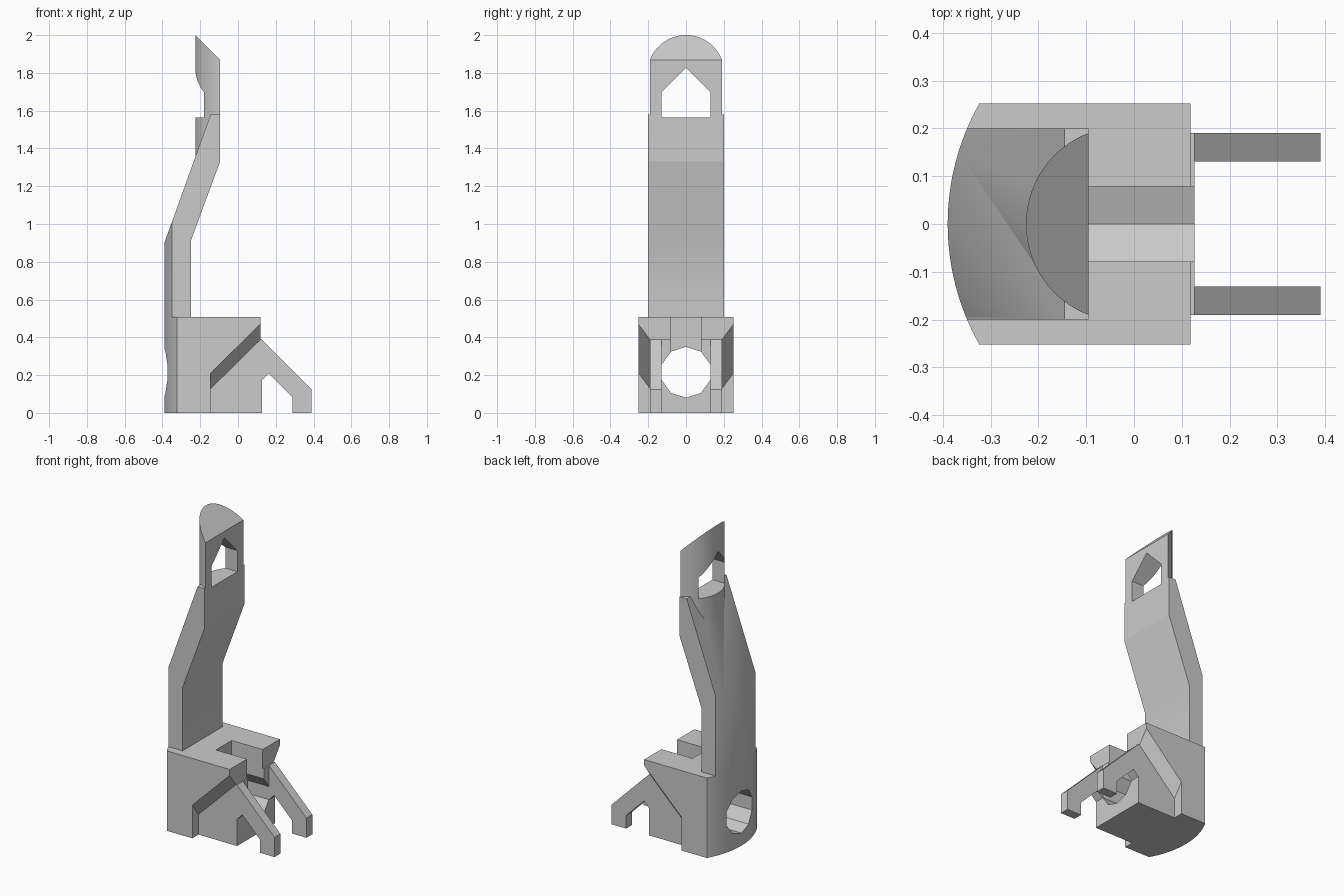
import bpy, bmesh, math

if "Cube" in bpy.data.objects:
    bpy.data.objects.remove(bpy.data.objects["Cube"])

grey = bpy.data.materials.new("plain grey")
grey.diffuse_color = (0.6, 0.6, 0.6, 1)
grey.use_nodes = True
grey.node_tree.nodes["Principled BSDF"].inputs["Base Color"].default_value = grey.diffuse_color


def loft(name, loop_a, loop_b):
    """Solid between two matching loops of 3D points."""
    bm = bmesh.new()
    a = [bm.verts.new(p) for p in loop_a]
    b = [bm.verts.new(p) for p in loop_b]
    bm.faces.new(a)
    bm.faces.new(b)
    for i in range(len(a)):
        j = (i + 1) % len(a)
        bm.faces.new((a[i], a[j], b[j], b[i]))
    bmesh.ops.recalc_face_normals(bm, faces=bm.faces)
    mesh = bpy.data.meshes.new(name)
    bm.to_mesh(mesh)
    bm.free()
    mesh.materials.append(grey)
    ob = bpy.data.objects.new(name, mesh)
    bpy.context.collection.objects.link(ob)
    return ob


def along_x(name, yz, x0, x1):
    return loft(name, [(x0, y, z) for y, z in yz], [(x1, y, z) for y, z in yz])


def along_y(name, xz, y0, y1):
    return loft(name, [(x, y0, z) for x, z in xz], [(x, y1, z) for x, z in xz])


def along_z(name, xy, z0, z1):
    return loft(name, [(x, y, z0) for x, y in xy], [(x, y, z1) for x, y in xy])


def rect(a0, b0, a1, b1):
    return [(a0, b0), (a1, b0), (a1, b1), (a0, b1)]


def combine(ob, other, operation):
    """Apply a boolean and remove the helper solid."""
    mod = ob.modifiers.new(operation.lower(), "BOOLEAN")
    mod.operation, mod.solver, mod.object = operation, "EXACT", other
    select(ob)
    bpy.ops.object.modifier_apply(modifier=mod.name)
    bpy.data.objects.remove(other)


def select(ob):
    bpy.ops.object.select_all(action="DESELECT")
    ob.select_set(True)
    bpy.context.view_layer.objects.active = ob


def bowed_plan(back, radius, half, front, steps):
    """Plan with a straight front and a rounded back."""
    top = math.asin(half / radius)
    arc = []
    for i in range(steps + 1):
        t = -top + 2 * top * i / steps
        arc.append((back + radius * (1 - math.cos(t)), radius * math.sin(t)))
    if abs(arc[0][0] - front) < 0.002:
        arc[0], arc[-1] = (front, -half), (front, half)
        return arc
    return arc + [(front, half), (front, -half)]


# base block with a bowed back
base = along_z("base", bowed_plan(-0.39, 0.513, 0.252, 0.127, 24), 0, 0.508)
# upper lip set slightly back
combine(base, along_y("lip_cut", rect(0.118, 0.388, 0.3, 0.7), -0.5, 0.5), "DIFFERENCE")
# sloping undercut on each side
inner = [(-0.145, -0.1), (-0.145, 0.128), (0.2, 0.468), (0.2, -0.1)]
for s in (-1, 1):
    outer = [(x, s * 0.314, z + (0.166 if z > 0 else 0)) for x, z in inner]
    cut = loft("undercut", [(x, s * 0.19, z) for x, z in inner], outer)
    combine(base, cut, "DIFFERENCE")
# ten-sided through hole, open to the top through a front slot
hole = [(0.135 * math.cos(math.radians(90 + 36 * i)),
         0.215 + 0.135 * math.sin(math.radians(90 + 36 * i))) for i in range(10)]
combine(base, along_x("hole_cut", hole, -0.6, 0.4), "DIFFERENCE")
combine(base, along_x("slot_cut", rect(-0.079, 0.25, 0.079, 0.7), -0.1, 0.4), "DIFFERENCE")

# hooked front arms
arm = [(0.127, 0.172), (0.163, 0.208), (0.288, 0.083), (0.288, 0), (0.39, 0),
       (0.39, 0.125), (0.127, 0.388)]
arms = [along_y(n, arm, s * 0.131, s * 0.19)
        for n, s in (("left_arm", -1), ("right_arm", 1))]

# leaning tower, its back rounded to match the base
side = [(-0.25, 0.508), (-0.25, 0.91), (-0.095, 1.33), (-0.095, 1.58),
        (-0.145, 1.58), (-0.45, 0.733), (-0.45, 0.508)]
tower = along_y("tower", side, -0.2, 0.2)
combine(tower, along_z("tower_round", bowed_plan(-0.39, 0.513, 0.252, 0.127, 24), 0.3, 2.2),
        "INTERSECT")
# half-round head with a slanted top
head = along_z("head", bowed_plan(-0.226, 0.204, 0.19, -0.095, 40), 1.335, 2.2)
combine(head, along_y("slant_cut", [(-0.326, 2.1), (0.005, 1.769), (0.005, 2.5),
                                    (-0.326, 2.5)], -0.5, 0.5), "DIFFERENCE")
combine(tower, head, "UNION")
# pointed window
window = [(-0.13, 1.563), (0.13, 1.563), (0.13, 1.697), (0, 1.827), (-0.13, 1.697)]
combine(tower, along_x("window_cut", window, -0.6, 0.4), "DIFFERENCE")

for ob in [base, tower] + arms:
    select(ob)
    bpy.ops.object.shade_smooth_by_angle(angle=math.radians(30))
